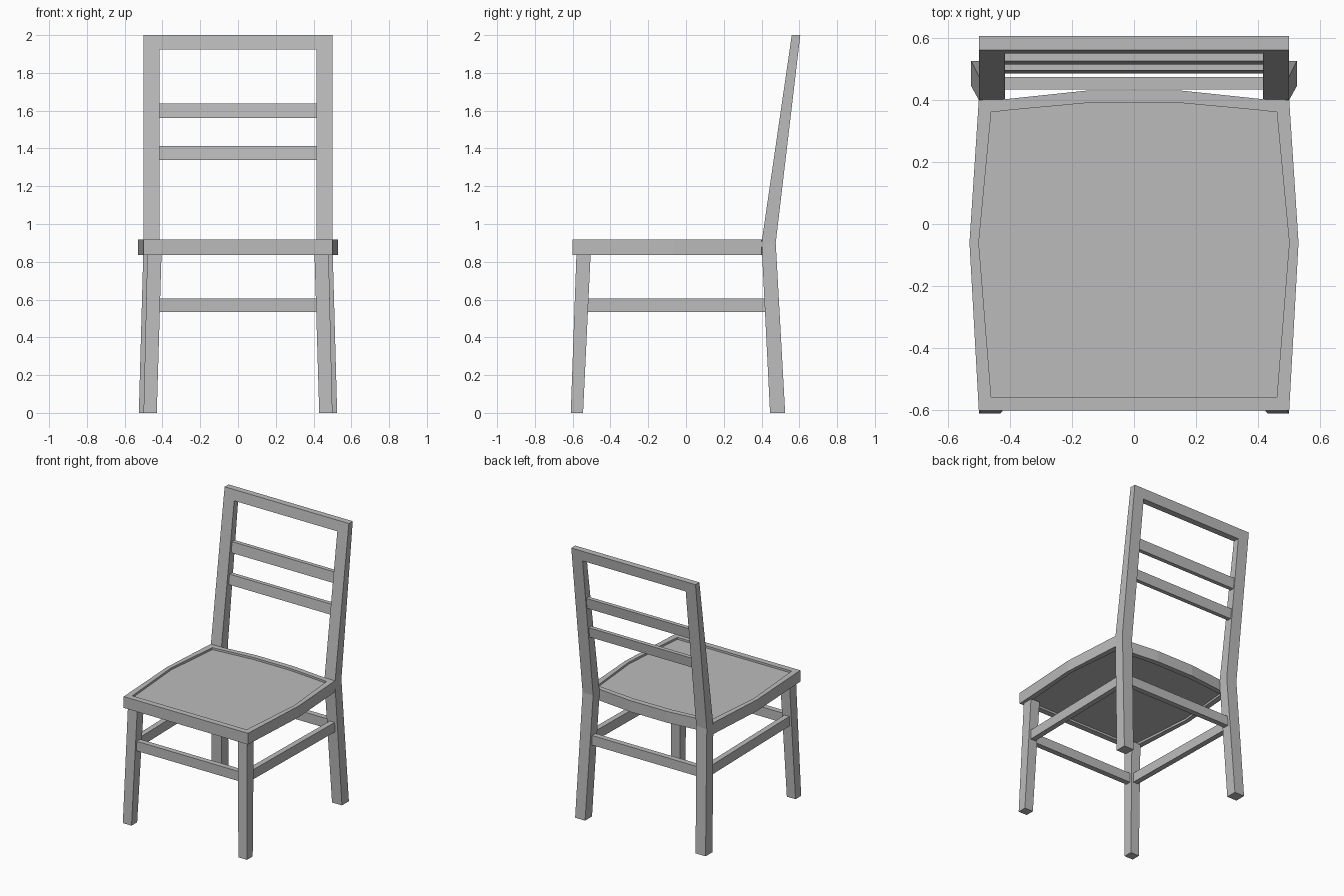
import bpy
import bmesh

cube = bpy.data.objects.get("Cube")
if cube:
    bpy.data.objects.remove(cube)

wood = bpy.data.materials.new("grey wood")
wood.use_nodes = True
GREY = (0.5, 0.5, 0.5, 1)
wood.diffuse_color = GREY
wood.node_tree.nodes["Principled BSDF"].inputs["Base Color"].default_value = GREY


def finish(name, bm):
    bmesh.ops.recalc_face_normals(bm, faces=bm.faces)
    mesh = bpy.data.meshes.new(name)
    bm.to_mesh(mesh)
    bm.free()
    mesh.materials.append(wood)
    obj = bpy.data.objects.new(name, mesh)
    bpy.context.collection.objects.link(obj)
    return obj


def loft(name, rings):
    """Skin a stack of matching rings and cap both ends."""
    bm = bmesh.new()
    loops = [[bm.verts.new(p) for p in ring] for ring in rings]
    n = len(loops[0])
    for a, b in zip(loops, loops[1:]):
        for i in range(n):
            j = (i + 1) % n
            bm.faces.new((a[i], a[j], b[j], b[i]))
    bm.faces.new(loops[0])
    bm.faces.new(loops[-1])
    return finish(name, bm)


def section(x0, x1, y0, y1, z):
    return [(x0, y0, z), (x1, y0, z), (x1, y1, z), (x0, y1, z)]


def mirrored_post(name, sections):
    for side, sign in (("left", 1), ("right", -1)):
        loft(f"{side}_{name}", [section(sign * a, sign * b, c, d, z)
                                for a, b, c, d, z in sections])


# Legs: the back ones bend at the seat and carry on as back posts
KINK, TOP = 0.9, 2.0
mirrored_post("front_leg", [(0.43, 0.5, -0.61, -0.545, 0),
                            (0.405, 0.48, -0.58, -0.505, 0.84)])
mirrored_post("back_leg", [(0.445, 0.525, 0.445, 0.525, 0),
                           (0.415, 0.5, 0.4, 0.475, KINK),
                           (0.415, 0.5, 0.56, 0.605, TOP)])


def back_front(z):
    return 0.4 + 0.16 * (z - KINK) / (TOP - KINK)


def back_rear(z):
    return 0.475 + 0.13 * (z - KINK) / (TOP - KINK)


# Back rails follow the lean of the posts
loft("top_rail", [section(-0.416, 0.416, back_front(z), back_rear(z), z)
                  for z in (1.925, TOP)])
for name, low, high in (("lower_slat", 1.34, 1.412), ("upper_slat", 1.56, 1.637)):
    rings = []
    for z in (low, high):
        y = (back_front(z) + back_rear(z)) / 2 + 0.005
        rings.append(section(-0.42, 0.42, y - 0.015, y + 0.015, z))
    loft(name, rings)

# Stretchers between the legs
LOW, HIGH, HALF = 0.535, 0.605, 0.02
for name, y, x in (("front_stretcher", -0.555, 0.42), ("back_stretcher", 0.453, 0.435)):
    loft(name, [section(-x, x, y - HALF, y + HALF, z) for z in (LOW, HIGH)])
for side, s in (("left", 1), ("right", -1)):
    loft(f"{side}_stretcher", [
        [(s * (0.45 - HALF), -0.53, z), (s * (0.45 + HALF), -0.53, z),
         (s * (0.468 + HALF), 0.43, z), (s * (0.468 - HALF), 0.43, z)]
        for z in (LOW, HIGH)])

# Seat: bowed outline with a shallow recessed panel on both faces
half = [(0.5, -0.6), (0.53, -0.06), (0.5, 0.4), (0.415, 0.402), (0.15, 0.43)]
half_panel = [(0.46, -0.557), (0.5, -0.06), (0.46, 0.36), (0.4, 0.367), (0.15, 0.39)]


def ring(points, z):
    both = points + [(-x, y) for x, y in reversed(points)]
    return [(x, y, z) for x, y in both]


BOTTOM, SURFACE, RECESS = 0.835, 0.917, 0.015
loft("seat", [ring(half_panel, BOTTOM + RECESS), ring(half_panel, BOTTOM),
              ring(half, BOTTOM), ring(half, SURFACE),
              ring(half_panel, SURFACE), ring(half_panel, SURFACE - RECESS)])
